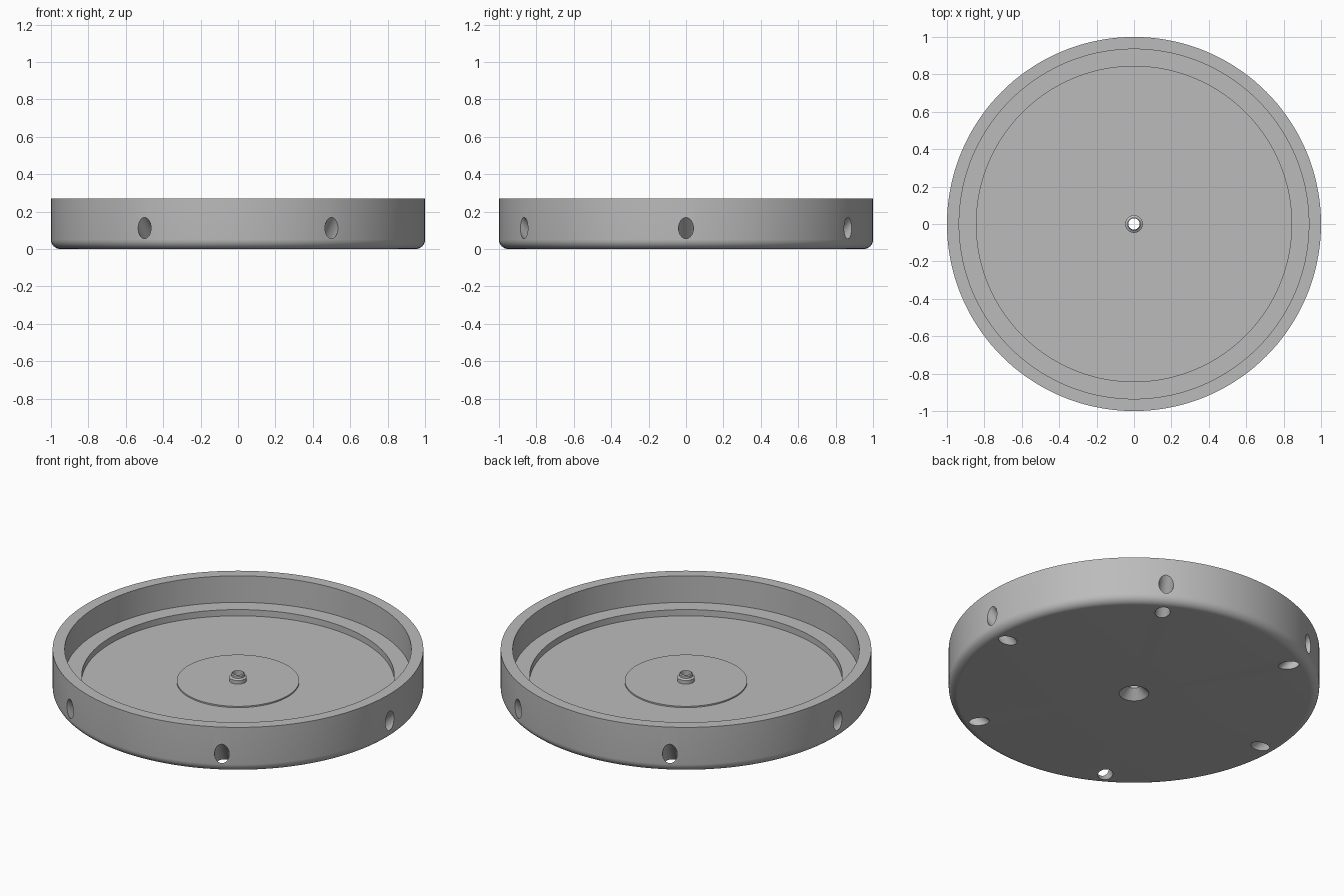
import bpy, bmesh
from math import sin, cos, pi, radians
from mathutils import Matrix, Vector

cube = bpy.data.objects.get("Cube")
if cube:
    bpy.data.objects.remove(cube, do_unlink=True)

SEGMENTS = 144
HOLES = 6
FILLET = 0.05

grey = bpy.data.materials.new("plain grey")
grey.use_nodes = True
colour = (0.5, 0.5, 0.5, 1)
grey.diffuse_color = colour
grey.node_tree.nodes["Principled BSDF"].inputs["Base Color"].default_value = colour


def add_object(name, bm):
    bmesh.ops.recalc_face_normals(bm, faces=bm.faces)
    mesh = bpy.data.meshes.new(name)
    bm.to_mesh(mesh)
    bm.free()
    mesh.materials.append(grey)
    obj = bpy.data.objects.new(name, mesh)
    bpy.context.collection.objects.link(obj)
    return obj


def lathe(name, profile):
    """Turn a closed (radius, height) profile around the z axis."""
    bm = bmesh.new()
    rings = []
    for i in range(SEGMENTS):
        a = 2 * pi * i / SEGMENTS
        rings.append([bm.verts.new((r * cos(a), r * sin(a), z)) for r, z in profile])
    for i, ring in enumerate(rings):
        after = rings[(i + 1) % SEGMENTS]
        for j in range(len(profile)):
            k = (j + 1) % len(profile)
            bm.faces.new((ring[j], after[j], after[k], ring[k]))
    return add_object(name, bm)


# Dish: countersunk base, rounded lower edge, stepped inside, pad and hollow spigot
rounded_edge = [(1 - FILLET + FILLET * sin(t * pi / 16), FILLET - FILLET * cos(t * pi / 16))
                for t in range(9)]
inside = [(1, 0.27), (0.935, 0.27), (0.935, 0.112), (0.843, 0.112), (0.843, 0.075)]
pad = [(0.33, 0.075), (0.33, 0.083)]
spigot = [(0.047, 0.083), (0.047, 0.105), (0.036, 0.112), (0.036, 0.125), (0.03, 0.13)]
countersink = [(0.03, 0.05), (0.08, 0)]
dish = lathe("dish", rounded_edge + inside + pad + spigot + countersink)

# Slanted drain holes from the underside out through the wall
bm = bmesh.new()
for i in range(HOLES):
    placement = (Matrix.Rotation(2 * pi * i / HOLES, 4, "Z")
                 @ Matrix.Translation(Vector((0.945, 0, 0.057)))
                 @ Matrix.Rotation(radians(45), 4, "Y"))
    bmesh.ops.create_cone(bm, cap_ends=True, segments=32, radius1=0.04, radius2=0.04,
                          depth=0.5, matrix=placement)
cutter = add_object("hole_cutter", bm)
cutter.hide_render = True
cutter.hide_set(True)

drill = dish.modifiers.new("holes", "BOOLEAN")
drill.operation = "DIFFERENCE"
drill.solver = "EXACT"
drill.object = cutter

# Apply the cut, then smooth the round surfaces
bpy.context.view_layer.objects.active = dish
dish.select_set(True)
bpy.ops.object.modifier_apply(modifier=drill.name)
bpy.data.objects.remove(cutter, do_unlink=True)
bpy.ops.object.shade_smooth_by_angle(angle=radians(30))
